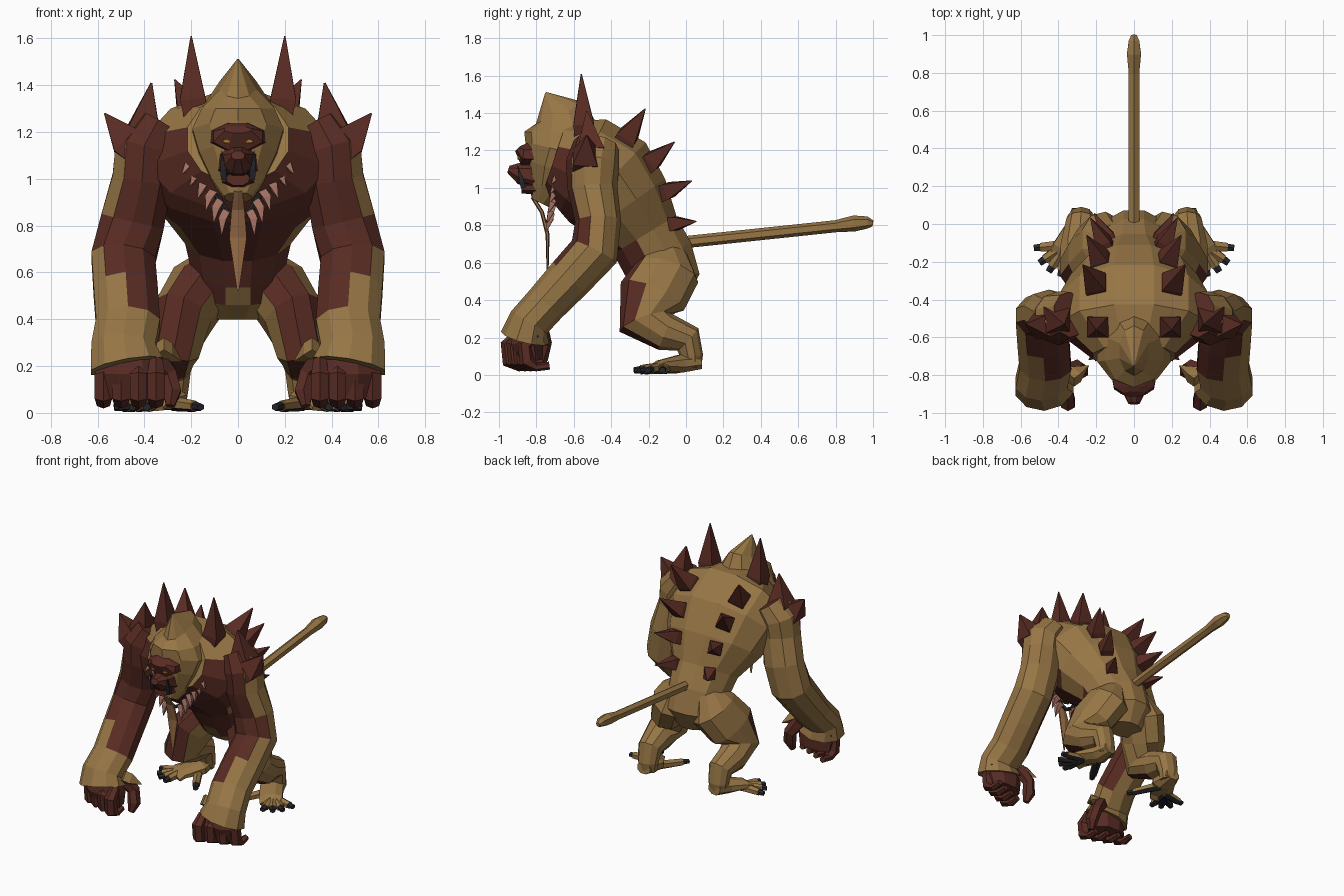
import bpy, bmesh, math
from mathutils import Vector

if "Cube" in bpy.data.objects:
    bpy.data.objects.remove(bpy.data.objects["Cube"], do_unlink=True)


def material(name, red, green, blue):
    mat = bpy.data.materials.new(name)
    mat.use_nodes = True
    mat.diffuse_color = (red, green, blue, 1)
    shader = next(node for node in mat.node_tree.nodes if node.type == 'BSDF_PRINCIPLED')
    shader.inputs["Base Color"].default_value = mat.diffuse_color
    shader.inputs["Roughness"].default_value = .9
    return mat


fur = material("tan fur", .31, .18, .06)
skin = material("dark red skin", .1, .025, .017)
claw = material("black claw", .02, .02, .025)
bone = material("pink bone", .36, .16, .12)
orange = material("orange beard", .32, .15, .06)
amber = material("amber eye", .4, .2, .03)


def ring(y, z, wide, deep=None, x=0):
    """One cross-section: its centre and its half width and half depth."""
    return Vector((x, y, z)), wide, deep or wide


def loft(name, rings, mats, sides=8, mirror=True, rule=None):
    """Skin elliptical rings along a path; the rule picks the second colour."""
    bm = bmesh.new()
    loops = []
    last = len(rings) - 1
    for i, (centre, wide, deep) in enumerate(rings):
        along = (rings[min(i + 1, last)][0] - rings[max(i - 1, 0)][0]).normalized()
        reference = Vector((1, 0, 0)) if abs(along.x) < .9 else Vector((0, 1, 0))
        side = (reference - along * reference.dot(along)).normalized()
        up = along.cross(side)
        grow = 1 / math.sqrt(math.cos(math.pi / sides))
        loop = []
        for k in range(sides):
            angle = math.tau * (k + .5) / sides
            offset = side * wide * math.cos(angle) + up * deep * math.sin(angle)
            loop.append(bm.verts.new(centre + offset * grow))
        loops.append(loop)
    for low, high in zip(loops, loops[1:]):
        for k in range(sides):
            bm.faces.new((low[k - 1], low[k], high[k], high[k - 1]))
    bm.faces.new(loops[0])
    bm.faces.new(loops[-1])
    bmesh.ops.recalc_face_normals(bm, faces=bm.faces)
    bm.normal_update()
    if rule:
        for face in bm.faces:
            face.material_index = int(rule(face.normal, face.calc_center_median()))
    mesh = bpy.data.meshes.new(name)
    bm.to_mesh(mesh)
    bm.free()
    for mat in mats:
        mesh.materials.append(mat)
    part = bpy.data.objects.new(name, mesh)
    bpy.context.scene.collection.objects.link(part)
    if mirror:
        part.modifiers.new("Mirror", 'MIRROR')


def spike(name, base, tip, radius, mat, bend=0):
    """Four-sided thorn on both sides, bowed outwards by the bend."""
    base, tip = Vector(base), Vector(tip)
    middle = base.lerp(tip, .35) + Vector((bend, 0, 0))
    loft(name, [(base, radius, radius), (middle, radius, radius),
                (tip, radius / 20, radius / 20)], [mat], sides=4)


# Torso from hips to neck, red on the belly and chest
loft("torso", [
    ring(y=-.1, z=.4, wide=.12, deep=.1),
    ring(y=-.1, z=.5, wide=.2, deep=.18),
    ring(y=-.15, z=.62, wide=.2),
    ring(y=-.22, z=.75, wide=.23, deep=.2),
    ring(y=-.32, z=.9, wide=.34, deep=.26),
    ring(y=-.42, z=1.03, wide=.4, deep=.3),
    ring(y=-.55, z=1.12, wide=.4, deep=.28),
    ring(y=-.7, z=1.17, wide=.22, deep=.2),
], [fur, skin], sides=12, mirror=False,
    rule=lambda normal, centre: normal.y < -.2 and normal.z < .3 and centre.z > .5)

# Head with a peaked crest running back into the shoulders
loft("head", [
    ring(y=-.78, z=.92, wide=.06, deep=.05),
    ring(y=-.74, z=1, wide=.12, deep=.1),
    ring(y=-.71, z=1.1, wide=.17, deep=.15),
    ring(y=-.67, z=1.2, wide=.2, deep=.19),
    ring(y=-.66, z=1.3, wide=.16, deep=.2),
    ring(y=-.67, z=1.4, wide=.08, deep=.14),
    ring(y=-.75, z=1.51, wide=.004),
], [fur], sides=10, mirror=False)

# Face
loft("brow", [ring(y=-.77, z=1.18, wide=.13, deep=.07),
              ring(y=-.87, z=1.18, wide=.11, deep=.06),
              ring(y=-.9, z=1.21, wide=.06, deep=.02)], [skin], mirror=False)
loft("muzzle", [ring(y=-.8, z=1.07, wide=.09, deep=.09),
                ring(y=-.89, z=1.08, wide=.06, deep=.06),
                ring(y=-.95, z=1.1, wide=.03, deep=.02)], [skin], mirror=False)
loft("jaw", [ring(y=-.78, z=1, wide=.08, deep=.04),
             ring(y=-.88, z=1, wide=.05, deep=.03)], [skin], mirror=False)
loft("mouth", [ring(y=-.84, z=1.03, wide=.06, deep=.02),
               ring(y=-.9, z=1.03, wide=.04, deep=.01)], [claw], mirror=False)
loft("eyes", [ring(x=.05, y=-.87, z=1.16, wide=.02, deep=.01),
              ring(x=.05, y=-.9, z=1.16, wide=.015, deep=.007)], [amber], sides=6)
spike("tusks", base=(.06, -.87, 1), tip=(.07, -.9, 1.12), radius=.015, mat=claw)
spike("ear_rods", base=(.19, -.7, 1.03), tip=(.2, -.71, 1.13), radius=.015, mat=claw)

# Thin hanging beard
loft("beard", [
    ring(y=-.82, z=.95, wide=.02, deep=.01),
    ring(y=-.77, z=.87, wide=.03, deep=.01),
    ring(y=-.74, z=.75, wide=.04, deep=.01),
    ring(y=-.74, z=.52, wide=.004),
], [orange], sides=6, mirror=False)

# Necklace band and teeth
top, bottom = Vector((.18, -.68, 1.08)), Vector((.05, -.72, .86))
loft("necklace", [ring(x=.18, y=-.62, z=1.13, wide=.012), (top, .012, .012),
                  (bottom, .012, .012), ring(y=-.72, z=.83, wide=.012)], [claw], sides=6)
for i in range(6):
    root = top.lerp(bottom, i / 5)
    drop = Vector((.06, -.04, -.06)).lerp(Vector((.02, -.03, -.1)), i / 5)
    spike(f"necklace_tooth_{i + 1}", root, root + drop, radius=.02, mat=bone, bend=.01)

# Arms, red on the front and inside down to a slanting edge
loft("arms", [
    ring(x=.34, y=-.48, z=1.23, wide=.1, deep=.12),
    ring(x=.4, y=-.5, z=1.13, wide=.13, deep=.14),
    ring(x=.41, y=-.5, z=1, wide=.13),
    ring(x=.45, y=-.47, z=.82, wide=.14, deep=.12),
    ring(x=.49, y=-.49, z=.66, wide=.14, deep=.13),
    ring(x=.48, y=-.62, z=.52, wide=.14, deep=.12),
    ring(x=.47, y=-.75, z=.38, wide=.14, deep=.11),
    ring(x=.49, y=-.84, z=.28, wide=.14, deep=.11),
    ring(x=.475, y=-.86, z=.2, wide=.16, deep=.13),
], [fur, skin], sides=10, rule=lambda normal, centre:
    centre.z > centre.x * 1.4 - .12 and normal.x < .75
    and (normal.y < -.25 or normal.x < -.3 and normal.y < .6))

# Hands with curled fingers
loft("palms", [ring(x=.46, y=-.84, z=.27, wide=.11, deep=.08),
               ring(x=.46, y=-.85, z=.17, wide=.14, deep=.09),
               ring(x=.46, y=-.83, z=.07, wide=.12, deep=.07)], [skin])
for i in range(4):
    x, y = .35 + i * .075, -.92 + i * .03
    loft(f"finger_{i + 1}", [
        ring(x=x, y=y + .03, z=.22, wide=.03),
        ring(x=x, y=y - .03, z=.16, wide=.04),
        ring(x=x, y=y - .02, z=.07, wide=.04),
        ring(x=x, y=y + .03, z=.04, wide=.03, deep=.02),
        ring(x=x, y=y + .1, z=.05, wide=.02),
    ], [skin], sides=6)
loft("thumbs", [ring(x=.36, y=-.79, z=.25, wide=.05),
                ring(x=.3, y=-.76, z=.17, wide=.04),
                ring(x=.28, y=-.78, z=.09, wide=.04),
                ring(x=.29, y=-.8, z=.03, wide=.02)], [skin], sides=6)
spike("wrist_tufts", base=(.34, -.82, .28), tip=(.24, -.75, .22), radius=.04, mat=fur)

# Legs, red down the front of the thigh
loft("legs", [
    ring(x=.11, y=-.1, z=.66, wide=.07, deep=.1),
    ring(x=.15, y=-.1, z=.55, wide=.14, deep=.17),
    ring(x=.23, y=-.18, z=.42, wide=.13, deep=.18),
    ring(x=.28, y=-.22, z=.28, wide=.12, deep=.14),
    ring(x=.29, y=-.11, z=.23, wide=.1),
    ring(x=.28, y=.01, z=.19, wide=.08),
    ring(x=.28, y=.03, z=.1, wide=.07, deep=.06),
    ring(x=.28, y=.03, z=.04, wide=.06, deep=.05),
], [fur, skin], sides=10, rule=lambda normal, centre:
    normal.y < -.3 and normal.x > -.5 and centre.y < -.2 and centre.x > .15)
loft("feet", [ring(x=.28, y=.08, z=.07, wide=.05, deep=.04),
              ring(x=.29, y=-.03, z=.06, wide=.08, deep=.05),
              ring(x=.36, y=-.14, z=.05, wide=.08, deep=.03),
              ring(x=.38, y=-.18, z=.03, wide=.07, deep=.02)], [fur])

# Fanned toes, black beneath and at the claws, the last one turned inwards
for i, turn in enumerate((-.1, -.6, -1, -1.4, -2.1)):
    inner = i == 4
    root = Vector((.28, -.05, .04) if inner else (.36, -.11, .04))
    reach = .24 if inner else .17
    tip = root + Vector((math.cos(turn) * reach, math.sin(turn) * reach, -.015))
    loft(f"toe_{i + 1}", [(root, .03, .03), (root.lerp(tip, .8), .025, .023)],
         [fur, claw], sides=6, rule=lambda normal, centre: normal.z < -.3)
    loft(f"toe_claw_{i + 1}", [(root.lerp(tip, .7), .022, .02), (tip, .018, .015)],
         [claw], sides=6)

# Tail with a thickened tip
loft("tail", [
    ring(y=-.1, z=.7, wide=.03),
    ring(y=.8, z=.795, wide=.03),
    ring(y=.9, z=.81, wide=.04),
    ring(y=.97, z=.815, wide=.03),
    ring(y=1, z=.81, wide=.015),
], [fur], sides=6, mirror=False)

# Thorns on the crown and shoulders
spike("crown_thorns", (.16, -.54, 1.2), (.2, -.56, 1.61), .065, skin, bend=.02)
spike("shoulder_top_thorns", (.38, -.5, 1.1), (.37, -.53, 1.41), .085, skin, bend=.03)
spike("shoulder_side_thorns", (.4, -.54, 1.1), (.57, -.53, 1.28), .08, skin, bend=.02)

# Thorns fanned down the curve of the back
for i in range(4):
    ray = Vector((0, math.cos(1 - i * .3), math.sin(1 - i * .3)))
    hub = Vector((.17 - i * .02, -.65, .75))
    tip = hub + ray * (.8 - i * .03) + Vector((.1, 0, 0))
    spike(f"back_thorns_{i + 1}", hub + ray * .53, tip, .065 - i * .007, skin)
